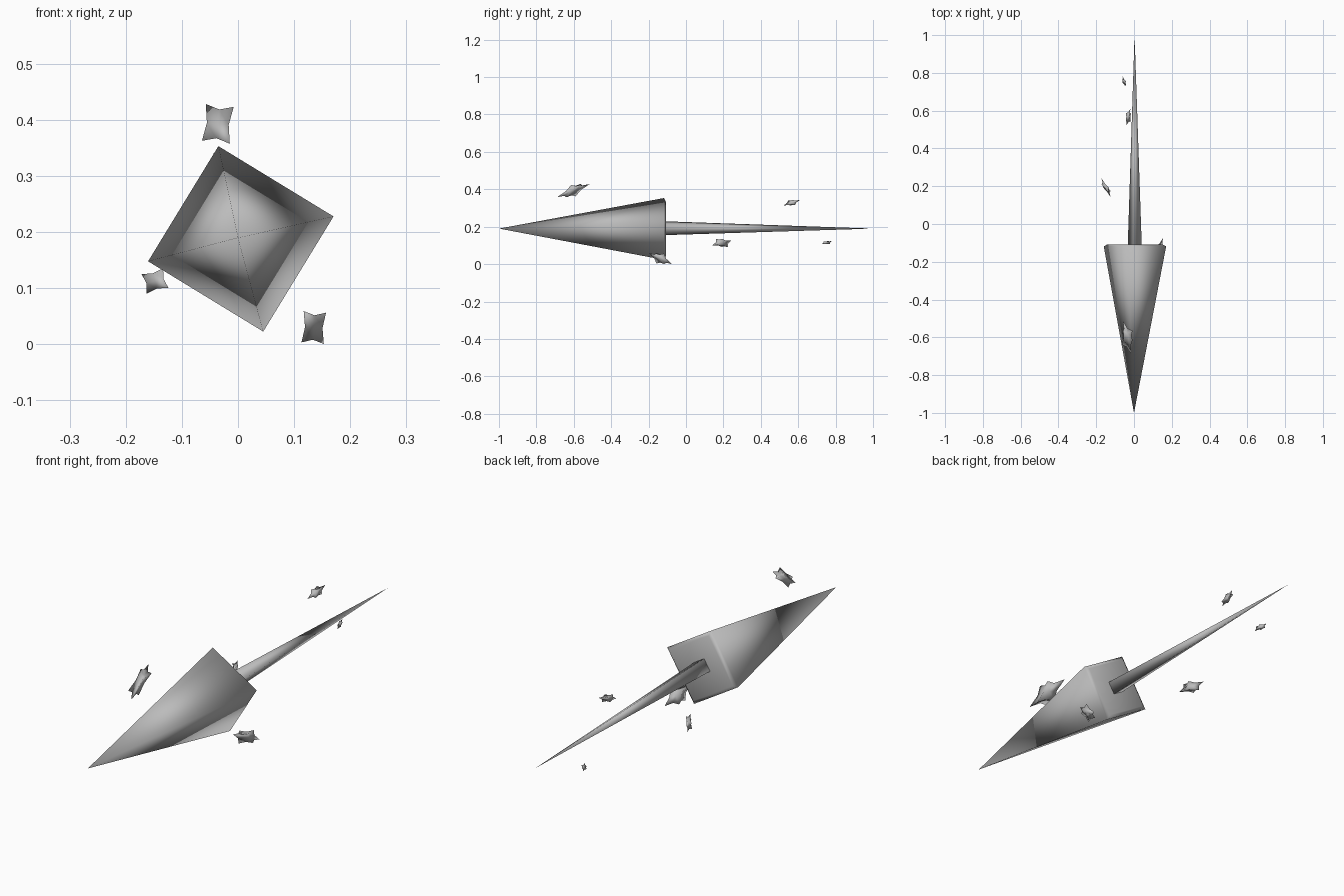
import bpy, bmesh, math
from mathutils import Matrix, Vector

cube = bpy.data.objects.get("Cube")
if cube:
    bpy.data.objects.remove(cube)

grey = bpy.data.materials.new("stone grey")
grey.use_nodes = True
GREY = (0.5, 0.5, 0.5, 1)
grey.diffuse_color = GREY
grey.node_tree.nodes["Principled BSDF"].inputs["Base Color"].default_value = GREY


def finish(name, bm):
    """Turn a bmesh into a smooth shaded grey object."""
    bmesh.ops.recalc_face_normals(bm, faces=bm.faces)
    for f in bm.faces:
        f.smooth = True
    mesh = bpy.data.meshes.new(name)
    bm.to_mesh(mesh)
    bm.free()
    mesh.materials.append(grey)
    obj = bpy.data.objects.new(name, mesh)
    bpy.context.collection.objects.link(obj)
    return obj


def square_spike(name, profile):
    """Loft tilted squares along y; profile holds (x, y, z, radius), radius 0 is a point."""
    bm = bmesh.new()
    rings = []
    for x, y, z, r in profile:
        if r == 0:
            rings.append([bm.verts.new((x, y, z))] * 4)
        else:
            angles = [math.radians(13.6 + 90 * k) for k in range(4)]
            rings.append([bm.verts.new((x + r * math.cos(a), y, z + r * math.sin(a)))
                          for a in angles])
    for a, b in zip(rings, rings[1:]):
        for k in range(4):
            j = (k + 1) % 4
            bm.faces.new(list(dict.fromkeys((a[k], a[j], b[j], b[k]))))
    return finish(name, bm)


def shard(name, centre, half, shear_x, shear_z, turn):
    """Sheared block with pinched edges and sunken faces."""
    bm = bmesh.new()
    bmesh.ops.create_cube(bm, size=2)
    bmesh.ops.subdivide_edges(bm, edges=bm.edges[:], cuts=1, use_grid_fill=True)
    rot = Matrix.Rotation(math.radians(turn), 3, 'Y')
    for v in bm.verts:
        zeros = sum(abs(c) < 0.01 for c in v.co)
        u, d, w = v.co * (1, 0.78, 0.62)[zeros]
        p = rot @ Vector((u * half[0], 0, w * half[2]))
        p.y = d * half[1] + u * shear_x + w * shear_z
        v.co = p + Vector(centre)
    return finish(name, bm)


# Large pointed head with a slightly raised rear cap
square_spike("spike_head", [(0, -1, 0.19, 0), (0.005, -0.118, 0.188, 0.17),
                            (0.005, -0.108, 0.188, 0.15), (0.005, -0.115, 0.188, 0)])

# Long thin tail
square_spike("spike_tail", [(0.004, -0.14, 0.192, 0), (0.004, -0.14, 0.192, 0.039),
                            (0.003, 1.0, 0.19, 0)])

# Floating shards around the spike
shard("shard_upper_front", (-0.036, -0.602, 0.393), (0.025, 0.025, 0.033), -0.025, 0.0375, 6)
shard("shard_lower_left", (0.135, -0.138, 0.03), (0.02, 0.021, 0.028), 0.02, -0.021, 4)
shard("shard_lower_right", (-0.148, 0.192, 0.113), (0.02, 0.016, 0.018), -0.025, 0.009, -15)
shard("shard_upper_back", (-0.03, 0.565, 0.328), (0.012, 0.02, 0.014), 0.011, 0.013, -6)
shard("shard_tail_back", (-0.052, 0.753, 0.115), (0.009, 0.011, 0.008), -0.012, 0.005, 5)
